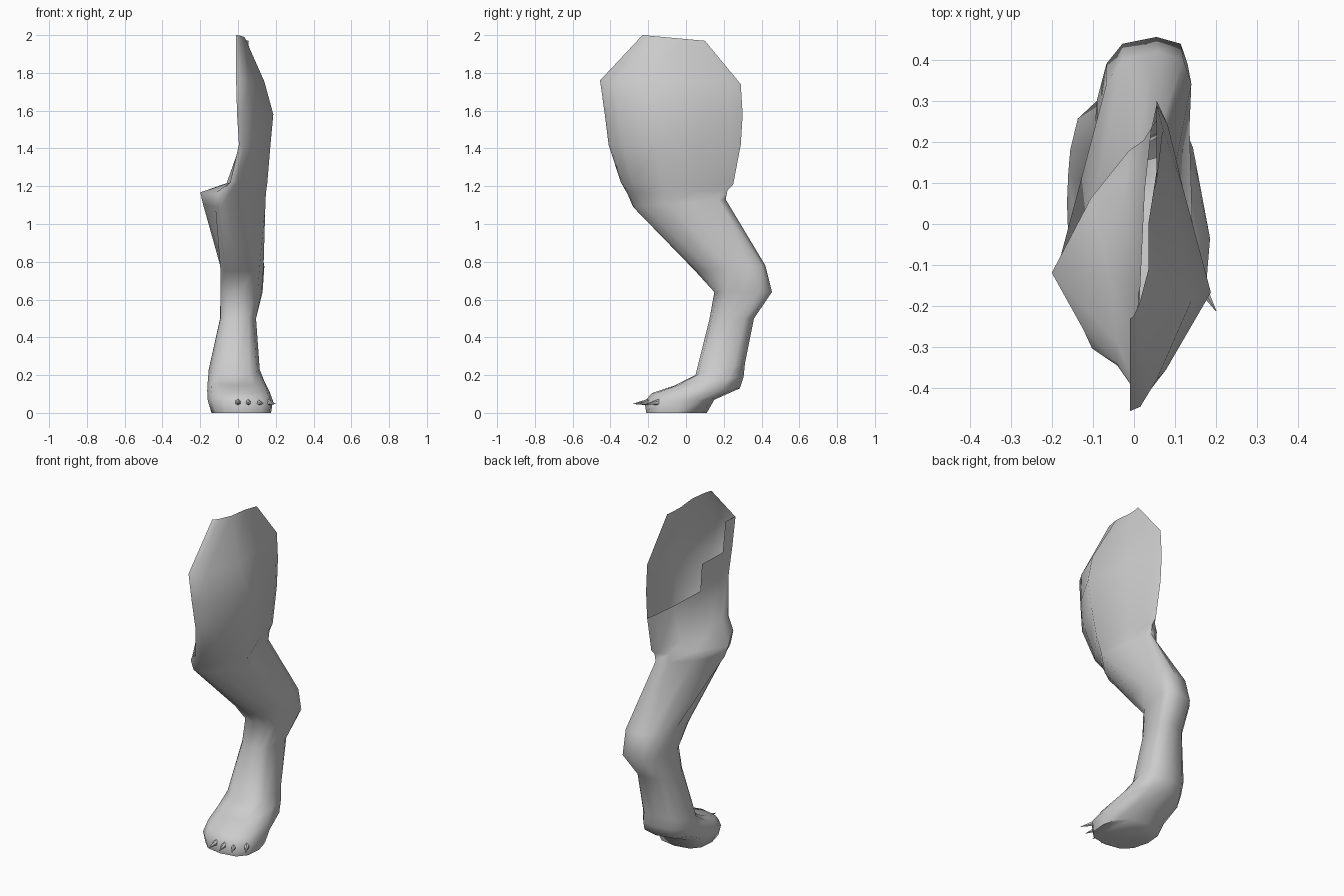
import bpy, bmesh, math
from mathutils import Vector

cube = bpy.data.objects.get("Cube")
if cube:
    bpy.data.objects.remove(cube, do_unlink=True)

grey = bpy.data.materials.new("plain grey")
grey.use_nodes = True
grey.diffuse_color = (0.6, 0.6, 0.6, 1)
grey.node_tree.nodes["Principled BSDF"].inputs["Base Color"].default_value = (0.6, 0.6, 0.6, 1)

SIDES = 12


def finish(name, bm, angle):
    bmesh.ops.recalc_face_normals(bm, faces=bm.faces[:])
    mesh = bpy.data.meshes.new(name)
    bm.to_mesh(mesh)
    bm.free()
    mesh.materials.append(grey)
    ob = bpy.data.objects.new(name, mesh)
    bpy.context.collection.objects.link(ob)
    bpy.ops.object.select_all(action='DESELECT')
    ob.select_set(True)
    bpy.context.view_layer.objects.active = ob
    bpy.ops.object.shade_smooth_by_angle(angle=math.radians(angle))


def ring(fx, fy, fz, by, bz, inner, outer):
    """Slanted section: round at the foot, boxy at the shank, wedge-shaped at the thigh."""
    wedge = min(1, max(0, (fz - 0.75) / 0.3))
    shift = 1 + 0.47 * wedge
    peak = 0.5 ** shift
    power = 0.75 if fz < 0.4 else 0.6
    back_x = min(0.055, max(0, (bz - 0.4) * 0.25))
    front, back = Vector((fx, fy, fz)), Vector((back_x, by, bz))
    mid = (fx + back_x) / 2
    points = []
    for i in range(SIDES):
        a = 2 * math.pi * i / SIDES
        c, s = math.cos(a), math.sin(a)
        w = ((1 - math.copysign(abs(c) ** 0.8, c)) / 2) ** shift
        tent = w / peak if w < peak else (1 - w) / (1 - peak)
        bulge = abs(s) ** power
        bulge += (tent - bulge) * 0.8 * wedge
        p = front.lerp(back, w)
        middle = mid + (p.x - mid) * wedge
        p.x += ((outer if s > 0 else inner) - middle) * bulge
        points.append(p)
    return points


def loft(name, sections, angle):
    bm = bmesh.new()
    rings = [[bm.verts.new(p) for p in ring(*s)] for s in sections]
    for low, high in zip(rings, rings[1:]):
        for i in range(SIDES):
            j = (i + 1) % SIDES
            quad = (low[i], low[j], high[j], high[i])
            centre = sum((v.co for v in quad), Vector()) / 4
            # the inner thigh is open above a line rising to the front
            if i < SIDES // 2 or centre.z < 1.42 - 0.75 * min(centre.y, 0):
                bm.faces.new(quad)
    bm.faces.new(rings[0])
    finish(name, bm, angle)


# Leg from sole to hip: front x, y, z, back y, z, inner x, outer x
loft("leg", [
    (.03, -.21, 0, .11, 0, -.14, .175),
    (.03, -.22, .06, .15, .07, -.16, .185),
    (.02, -.18, .105, .285, .13, -.163, .165),
    (0, -.06, .145, .305, .19, -.16, .14),
    (-.01, .05, .2, .312, .26, -.155, .115),
    (0, .125, .5, .36, .5, -.095, .095),
    (.01, .15, .64, .455, .64, -.09, .125),
    (.01, .05, .75, .42, .78, -.09, .135),
    (-.09, -.28, 1.09, .21, 1.13, -.185, .145),
    (-.085, -.31, 1.16, .22, 1.18, -.2, .148),
    (-.04, -.345, 1.22, .25, 1.21, -.06, .155),
    (.005, -.41, 1.42, .29, 1.42, .015, .172),
    (-.005, -.43, 1.58, .3, 1.58, .01, .187),
    (-.01, -.455, 1.76, .29, 1.74, .01, .14),
    (-.01, -.23, 2, .1, 1.97, .012, .035),
], 75)


def claw(name, base, tip, radius):
    d = tip - base
    bm = bmesh.new()
    bmesh.ops.create_cone(bm, cap_ends=True, segments=6, radius1=radius, radius2=0.001, depth=d.length)
    turn = d.to_track_quat('Z', 'Y')
    for v in bm.verts:
        v.co = turn @ v.co + (base + tip) / 2
    finish(name, bm, 50)


# Claws fanned along the front of the toes, turning outward
for n in range(4):
    t = n / 3
    claw(f"claw_{n + 1}",
         Vector((.15 * t, -.19 + .06 * t ** 3, .058)),
         Vector((.2 * t, -.28 + .068 * t * t, .048)), .019)
